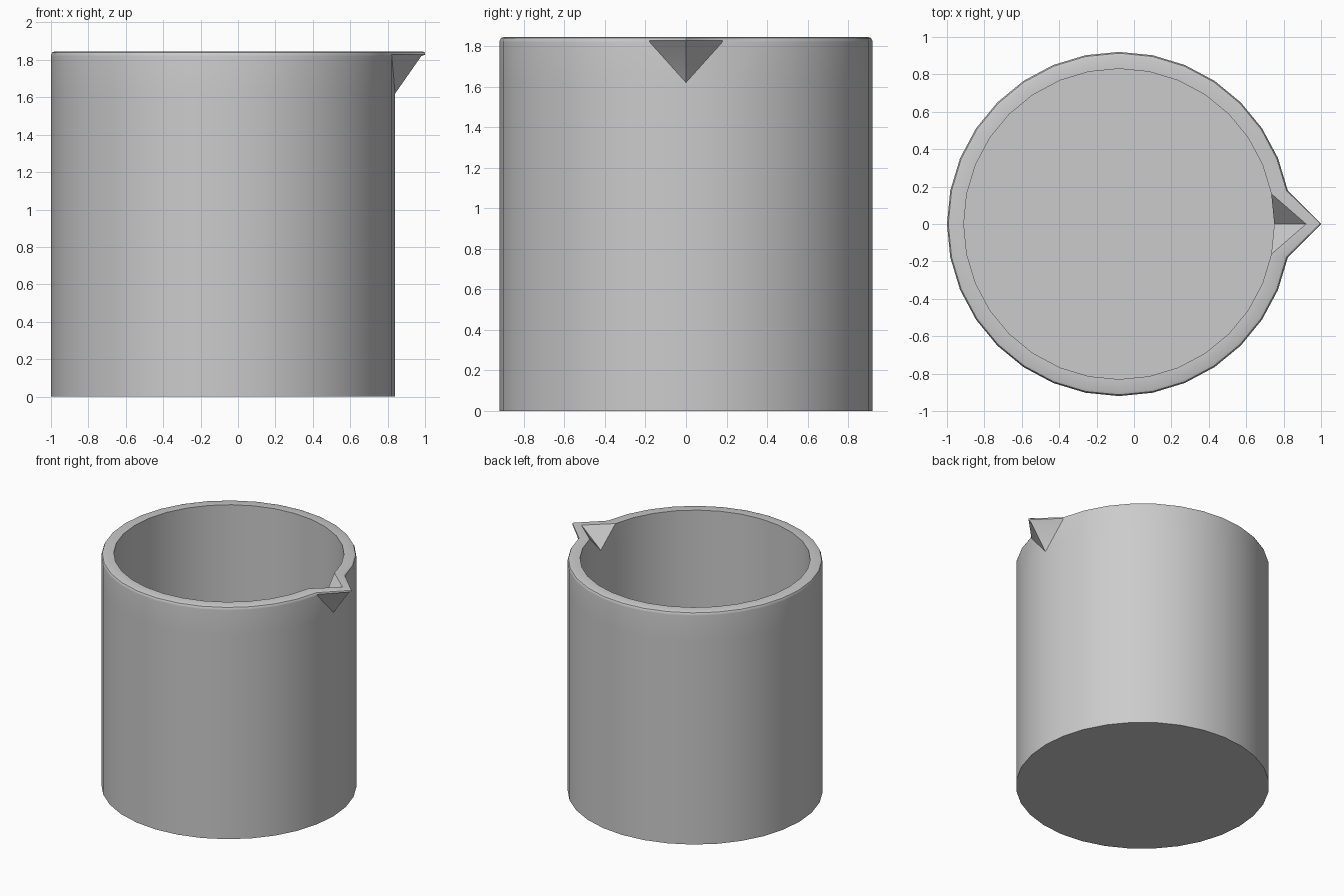
import bpy, bmesh
from math import sin, cos, pi

if "Cube" in bpy.data.objects:
    bpy.data.objects.remove(bpy.data.objects["Cube"])

N = 32            # sides of the beaker
CX = -0.08        # axis position, so the spout tip ends at x = 1

# Profile rings: wall radius, height, radius of the vertex pulled out as the spout
RINGS = [
    (0.92, 0.0, 0.92),
    (0.92, 1.62, 0.92),
    (0.92, 1.82, 1.06),
    (0.919, 1.828, 1.08),
    (0.913, 1.84, 1.079),
    (0.90, 1.845, 1.07),
    (0.83, 1.845, 1.00),
    (0.83, 1.69, 0.83),
    (0.83, 0.09, 0.83),
]


def ring(bm, r, z, tip):
    verts = []
    for i in range(N):
        a = 2 * pi * i / N
        rad = tip if i == 0 else r
        verts.append(bm.verts.new((CX + rad * cos(a), rad * sin(a), z)))
    return verts


bm = bmesh.new()
rings = [ring(bm, *p) for p in RINGS]

# Walls and rim; quads touching the spout are split from its root to the rim
for k, (lo, hi) in enumerate(zip(rings, rings[1:])):
    for i in range(N):
        j = (i + 1) % N
        a, b, c, d = lo[i], lo[j], hi[j], hi[i]
        spout = (i == 0 or j == 0) and k in (1, 6)
        if not spout:
            bm.faces.new((a, b, c, d))
        elif (i == 0) == (k == 1):
            bm.faces.new((a, b, c))
            bm.faces.new((a, c, d))
        else:
            bm.faces.new((a, b, d))
            bm.faces.new((b, c, d))

# Underside and inner floor
bm.faces.new(rings[0][::-1])
bm.faces.new(rings[-1])
bmesh.ops.recalc_face_normals(bm, faces=bm.faces)

mesh = bpy.data.meshes.new("beaker")
bm.to_mesh(mesh)
bm.free()
beaker = bpy.data.objects.new("beaker", mesh)
bpy.context.collection.objects.link(beaker)
bpy.context.view_layer.objects.active = beaker
beaker.select_set(True)
bpy.ops.object.shade_smooth_by_angle(angle=pi / 6)
